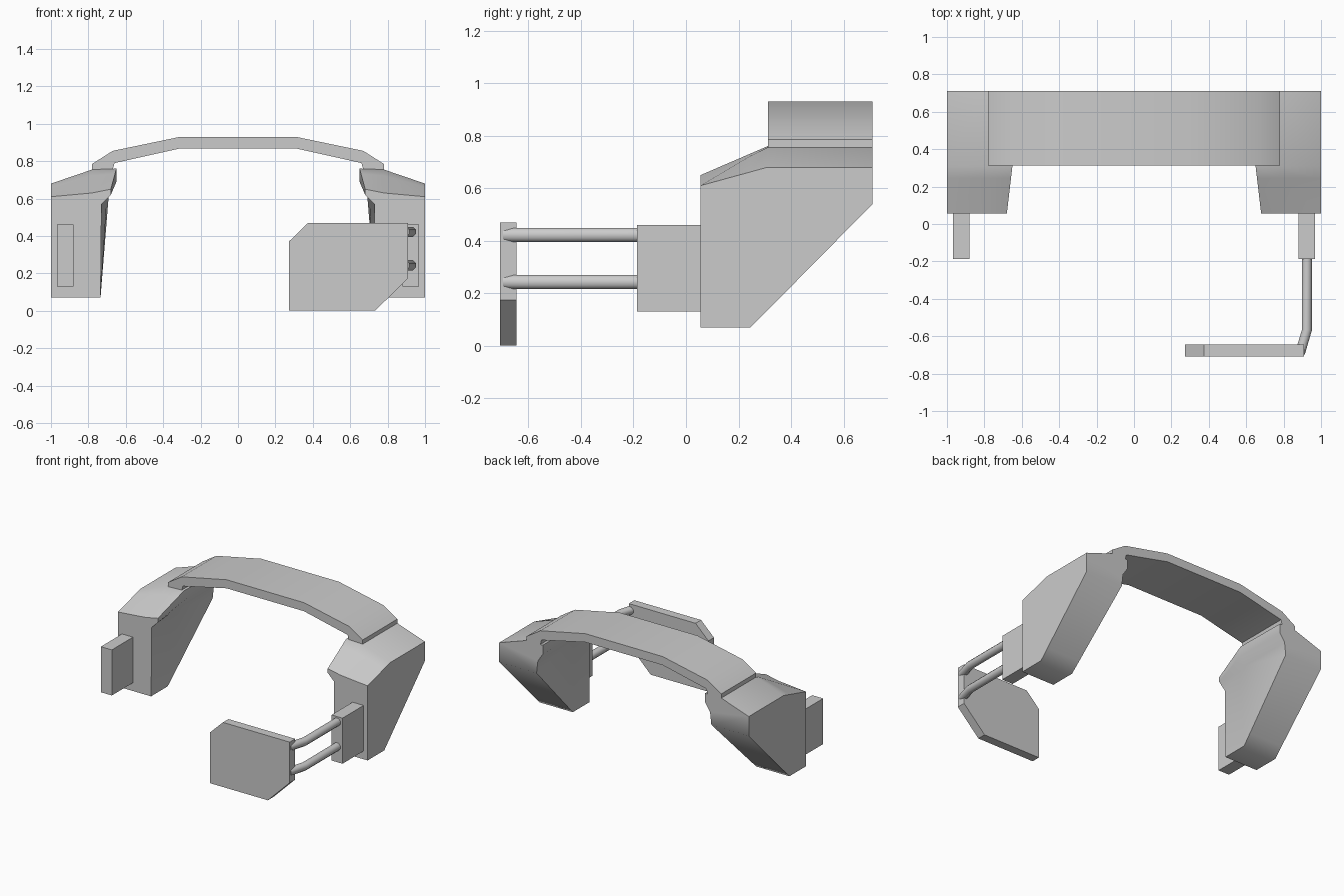
import bpy, bmesh, math
from mathutils import Vector

if "Cube" in bpy.data.objects:
    bpy.data.objects.remove(bpy.data.objects["Cube"])


def loft(name, rings, angle=40):
    # Skin a list of equal-length point rings and cap both ends
    bm = bmesh.new()
    rows = [[bm.verts.new(p) for p in ring] for ring in rings]
    n = len(rows[0])
    for a, b in zip(rows, rows[1:]):
        for i in range(n):
            j = (i + 1) % n
            bm.faces.new((a[i], a[j], b[j], b[i]))
    bm.faces.new(rows[0])
    bm.faces.new(rows[-1])
    bmesh.ops.recalc_face_normals(bm, faces=bm.faces)
    me = bpy.data.meshes.new(name)
    bm.to_mesh(me)
    bm.free()
    ob = bpy.data.objects.new(name, me)
    bpy.context.collection.objects.link(ob)
    bpy.ops.object.select_all(action='DESELECT')
    ob.select_set(True)
    bpy.context.view_layer.objects.active = ob
    bpy.ops.object.shade_smooth_by_angle(angle=math.radians(angle))
    return ob


def extrude_y(name, profile, y0, y1, angle=40):
    return loft(name, [[(x, y, z) for x, z in profile] for y in (y0, y1)], angle)


def mix(a, b, t):
    return [(p[0] + (q[0] - p[0]) * t, p[1] + (q[1] - p[1]) * t) for p, q in zip(a, b)]


# Ear housings: cross-sections in x, z running from front to back
front = [(1, .07), (1, .61), (.78, .63), (.68, .65), (.68, .62), (.73, .57), (.735, .07)]
middle = [(1, .135), (1, .68), (.78, .755), (.65, .76), (.65, .69), (.69, .63), (.73, .135)]
back = [(1, .54), (1, .68), (.78, .755), (.65, .755), (.65, .69), (.69, .63), (.70, .54)]
knee = mix(front, middle, .745)
knee[0], knee[-1] = (1, .07), (.735, .07)
stations = [(.055, front), (.245, knee), (.31, middle), (.71, back)]

for side, s in (("left", -1), ("right", 1)):
    loft(side + "_ear_housing", [[(s * x, y, z) for x, z in sec] for y, sec in stations], 50)
    # Hinge block on the front of each housing
    extrude_y(side + "_hinge_block",
              [(s * .88, .13), (s * .968, .13), (s * .968, .46), (s * .88, .46)], -.187, .08)

# Head band arching over the top
half_top = [(.78, .755), (.78, .785), (.67, .855), (.31, .93)]
half_bottom = [(.31, .868), (.66, .79), (.67, .755)]
band = (half_top + [(-x, z) for x, z in reversed(half_top)]
        + [(-x, z) for x, z in reversed(half_bottom[::-1])][::-1]
        + half_bottom)
extrude_y("head_band", band, .312, .71, 30)

# Two bent arms holding the eyepiece
path = [Vector((.925, -.15)), Vector((.925, -.565)), Vector((.888, -.69))]
across = [Vector((1, 0)), Vector((.99, -.14)), Vector((.96, -.28))]
for label, zc in (("lower", .243), ("upper", .422)):
    rings = []
    for c, d in zip(path, across):
        ring = []
        for k in range(8):
            a = math.tau * (k + .5) / 8
            p = c + d * (.0285 * math.cos(a))
            ring.append((p.x, p.y, zc + .0295 * math.sin(a)))
        rings.append(ring)
    loft(label + "_eyepiece_arm", rings, 50)

# Flat eyepiece plate with two cut corners
plate = [(.272, .002), (.735, .002), (.91, .175), (.91, .47), (.375, .47), (.272, .37)]
extrude_y("eyepiece_plate", plate, -.708, -.645, 30)
